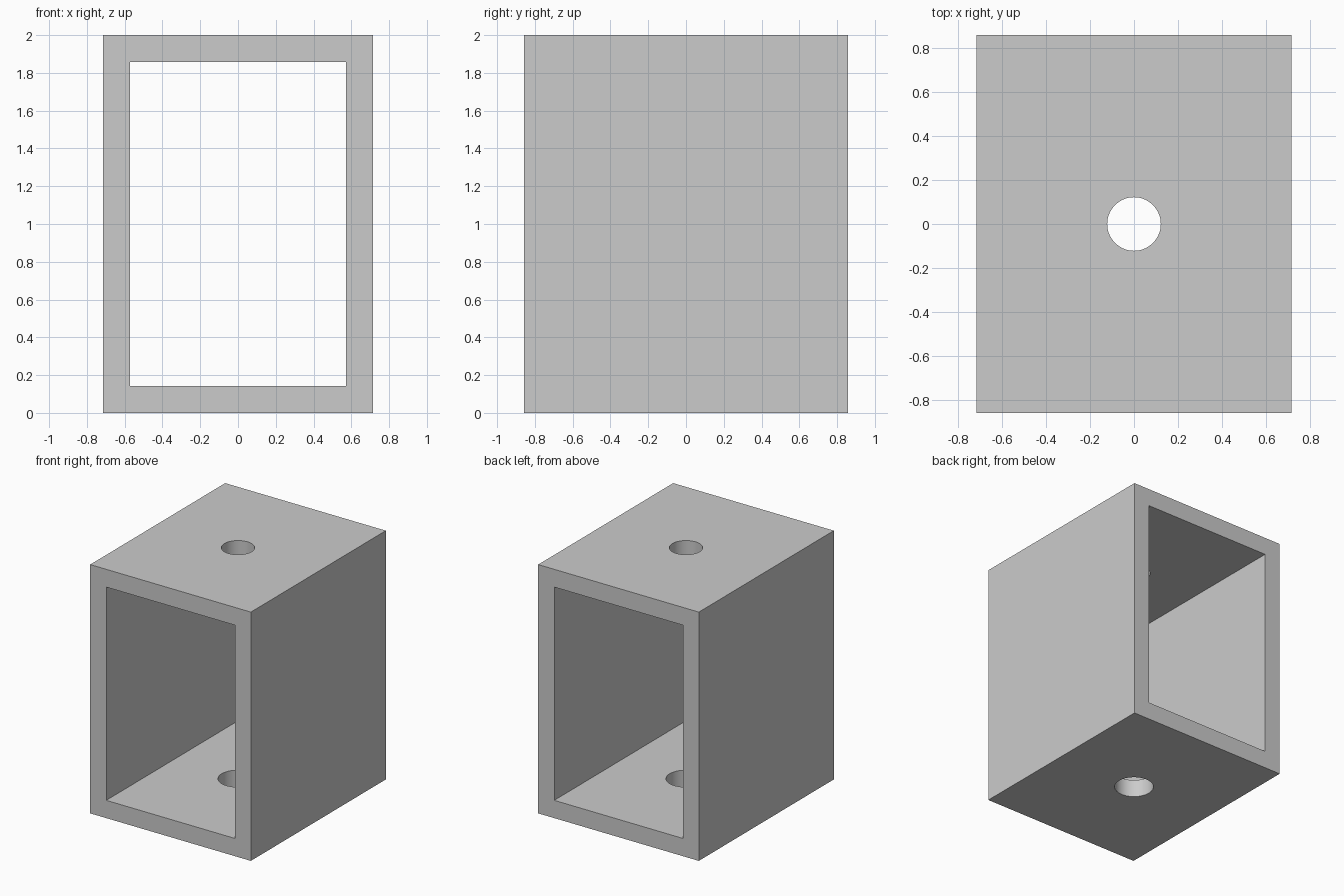
import bpy

cube = bpy.data.objects.get("Cube")
if cube:
    bpy.data.objects.remove(cube, do_unlink=True)

UNIT = 2 / 14              # wall thickness
WIDTH, DEPTH, HEIGHT = 10 * UNIT, 12 * UNIT, 14 * UNIT

grey = bpy.data.materials.new("plain_grey")
grey.use_nodes = True
colour = (0.6, 0.6, 0.6, 1)
grey.diffuse_color = colour
grey.node_tree.nodes["Principled BSDF"].inputs["Base Color"].default_value = colour


def box(name, size):
    bpy.ops.mesh.primitive_cube_add(size=1, location=(0, 0, HEIGHT / 2))
    obj = bpy.context.object
    obj.name = name
    obj.scale = size
    bpy.ops.object.transform_apply(location=False, rotation=False, scale=True)
    obj.data.materials.append(grey)
    return obj


def cylinder(name, radius, z):
    bpy.ops.mesh.primitive_cylinder_add(vertices=64, radius=radius,
                                        depth=UNIT * 2, location=(0, 0, z))
    obj = bpy.context.object
    obj.name = name
    obj.data.materials.append(grey)
    return obj


# Open rectangular tube with a hole in the top and a wider one in the floor
housing = box("housing", (WIDTH, DEPTH, HEIGHT))
cutters = [
    box("opening_cutter", (WIDTH - 2 * UNIT, DEPTH * 1.5, HEIGHT - 2 * UNIT)),
    cylinder("top_hole_cutter", 0.1215, HEIGHT - UNIT / 2),
    cylinder("bottom_hole_cutter", 0.146, UNIT / 2),
]
for cutter in cutters:
    cutter.hide_render = True
    cutter.hide_set(True)
    cutter.display_type = 'WIRE'
    cut = housing.modifiers.new(cutter.name, 'BOOLEAN')
    cut.operation = 'DIFFERENCE'
    cut.solver = 'EXACT'
    cut.object = cutter

# Apply the cuts, then smooth only the round hole walls
bpy.ops.object.select_all(action='DESELECT')
bpy.context.view_layer.objects.active = housing
housing.select_set(True)
for cutter in cutters:
    bpy.ops.object.modifier_apply(modifier=cutter.name)
    bpy.data.objects.remove(cutter, do_unlink=True)
bpy.ops.object.shade_smooth_by_angle()
